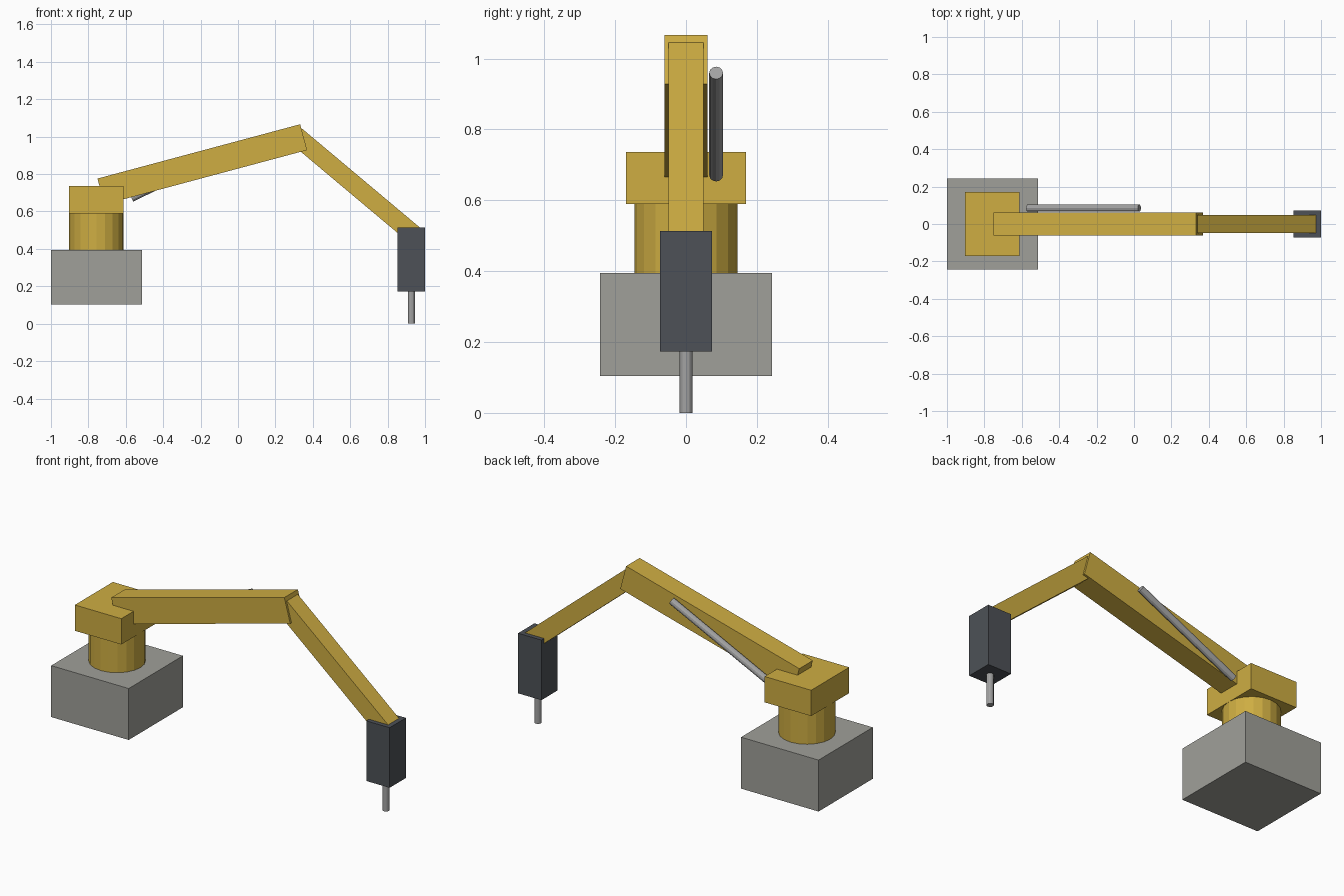
import bpy
import math

if "Cube" in bpy.data.objects:
    bpy.data.objects.remove(bpy.data.objects["Cube"])


def material(name, rgb):
    m = bpy.data.materials.new(name)
    m.diffuse_color = (*rgb, 1)
    m.use_nodes = True
    m.node_tree.nodes["Principled BSDF"].inputs["Base Color"].default_value = m.diffuse_color
    return m


YELLOW = material("machine yellow", (0.62, 0.42, 0.055))
GREY = material("concrete grey", (0.35, 0.35, 0.32))
DARK = material("dark grey", (0.075, 0.083, 0.095))
STEEL = material("steel", (0.36, 0.36, 0.36))


def finish(name, mat):
    ob = bpy.context.object
    ob.name = name
    ob.data.materials.append(mat)
    return ob


def box(name, center, size, mat, pitch=0):
    """Box whose x axis is raised by pitch degrees."""
    bpy.ops.mesh.primitive_cube_add(size=1, location=center)
    ob = finish(name, mat)
    ob.scale = size
    ob.rotation_euler.y = -math.radians(pitch)
    return ob


def rod(name, center, radius, length, sides, mat, tilt=0):
    """Upright cylinder, leaned towards +x by tilt degrees."""
    bpy.ops.mesh.primitive_cylinder_add(vertices=sides, radius=radius, depth=length, location=center)
    ob = finish(name, mat)
    ob.rotation_euler.y = math.radians(tilt)
    return ob


BX = -0.757  # axis of the pedestal
HX = 0.927   # axis of the tool head

# Pedestal, rotating column and shoulder
box("base_block", (BX, 0, 0.249), (0.485, 0.485, 0.291), GREY)
rod("column", (BX, 0, 0.492), 0.146, 0.196, 20, YELLOW)
box("shoulder", (BX, 0, 0.663), (0.291, 0.34, 0.146), YELLOW)

# Arms
box("upper_arm", (-0.191, 0, 0.852), (1.122, 0.121, 0.143), YELLOW, 15)
box("forearm", (0.630, 0, 0.737), (0.84, 0.098, 0.099), YELLOW, -40)

# Support strut beside the upper arm
rod("strut", (-0.27, 0.085, 0.815), 0.0195, 0.663, 12, STEEL, 90 - 25.8)

# Tool head and spindle
box("tool_head", (HX, 0, 0.343), (0.146, 0.146, 0.34), DARK)
rod("spindle", (HX, 0, 0.0875), 0.0185, 0.175, 12, STEEL)
